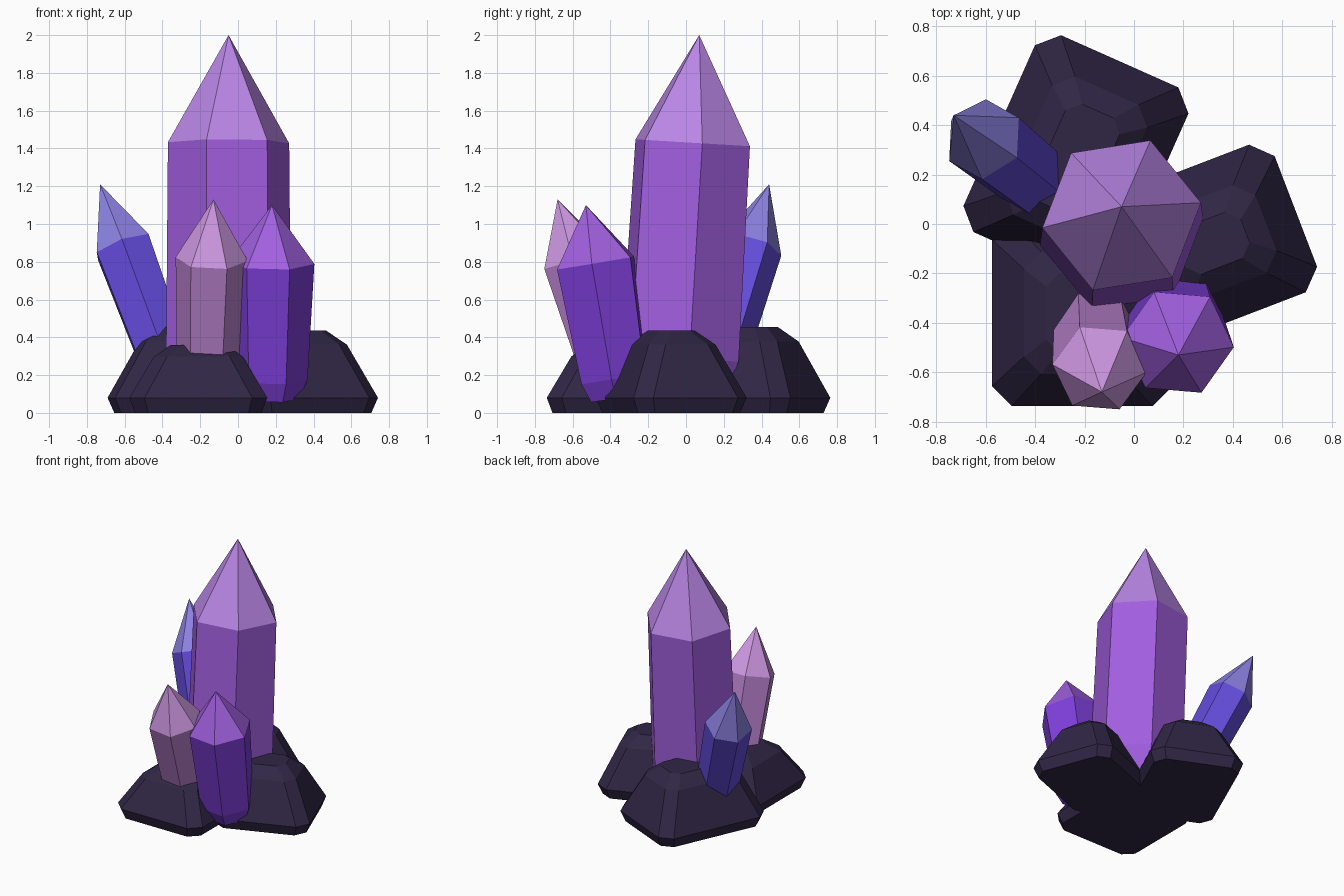
import bpy, bmesh, math
from mathutils import Vector

if "Cube" in bpy.data.objects:
    bpy.data.objects.remove(bpy.data.objects["Cube"])


def material(name, rgb):
    # sRGB 0-255 to linear
    lin = [((c / 255 + 0.055) / 1.055) ** 2.4 if c > 10 else c / 3294 for c in rgb]
    m = bpy.data.materials.new(name)
    m.diffuse_color = (*lin, 1)
    m.use_nodes = True
    m.node_tree.nodes["Principled BSDF"].inputs["Base Color"].default_value = m.diffuse_color
    return m


def loft(name, rings, mats, tip=None):
    """Skin a stack of rings; cap the bottom and close the top flat or to a tip."""
    bm = bmesh.new()
    loops = [[bm.verts.new(p) for p in ring] for ring in rings]
    n = len(loops[0])
    bm.faces.new(loops[0][::-1])
    for a, b in zip(loops, loops[1:]):
        for i in range(n):
            j = (i + 1) % n
            bm.faces.new((a[i], a[j], b[j], b[i]))
    if tip is None:
        bm.faces.new(loops[-1])
    else:
        apex = bm.verts.new(tip)
        for i in range(n):
            f = bm.faces.new((loops[-1][i], loops[-1][(i + 1) % n], apex))
            f.material_index = 1
    bmesh.ops.recalc_face_normals(bm, faces=bm.faces)
    me = bpy.data.meshes.new(name)
    bm.to_mesh(me)
    bm.free()
    for m in mats:
        me.materials.append(m)
    ob = bpy.data.objects.new(name, me)
    bpy.context.collection.objects.link(ob)
    return ob


def crystal(name, base, tip, r_low, r_high, turn, body, point):
    """Six-sided crystal along base-tip with a tapered foot and pointed top."""
    base, tip = Vector(base), Vector(tip)
    axis = tip - base
    q = Vector((0, 0, 1)).rotation_difference(axis)
    rings = []
    for t, r in ((0, r_low * 0.8), (0.1, r_low), (0.7, r_high)):
        ring = []
        for i in range(6):
            a = math.radians(turn + 60 * i)
            ring.append(base + axis * t + q @ Vector((r * math.cos(a), r * math.sin(a), 0)))
        rings.append(ring)
    loft(name, rings, [material(name + "_body", body), material(name + "_tip", point)], tip)


def rock(name, centre, half, turn, height, mat):
    """Low boulder: rectangle with cut corners, stepped inwards towards the top."""
    ca, sa = math.cos(math.radians(turn)), math.sin(math.radians(turn))
    rings = []
    for z, inset, cut in ((0, 0.03, 0.07), (0.08, 0, 0.08),
                          (height * 0.83, 0.13, 0.07), (height, 0.22, 0.05)):
        w, d = half[0] - inset, half[1] - inset
        pts = [(w, -d + cut), (w, d - cut), (w - cut, d), (-w + cut, d),
               (-w, d - cut), (-w, -d + cut), (-w + cut, -d), (w - cut, -d)]
        rings.append([(centre[0] + x * ca - y * sa, centre[1] + x * sa + y * ca, z)
                      for x, y in pts])
    loft(name, rings, [mat])


# Rocks
stone = material("dark_stone", (48, 38, 69))
rock("back_rock", (-0.235, 0.26), (0.34, 0.436), -24, 0.455, stone)
rock("right_rock", (0.319, -0.078), (0.36, 0.32), 21, 0.435, stone)
rock("front_rock", (-0.21, -0.36), (0.365, 0.377), 0, 0.36, stone)

# Crystals
crystal("main_crystal", (-0.05, -0.045, 0.1), (-0.05, 0.07, 2.0), 0.335, 0.325, 9,
        (162, 94, 224), (186, 134, 230))
crystal("violet_crystal", (0.17, -0.36, 0.08), (0.18, -0.53, 1.10), 0.198, 0.228, -5,
        (126, 62, 218), (162, 96, 224))
crystal("pink_crystal", (-0.16, -0.36, 0.08), (-0.13, -0.68, 1.13), 0.167, 0.192, -5,
        (186, 130, 206), (206, 152, 226))
crystal("blue_crystal", (-0.32, 0.115, 0.1), (-0.73, 0.44, 1.21), 0.15, 0.168, 30,
        (100, 76, 220), (140, 130, 226))
